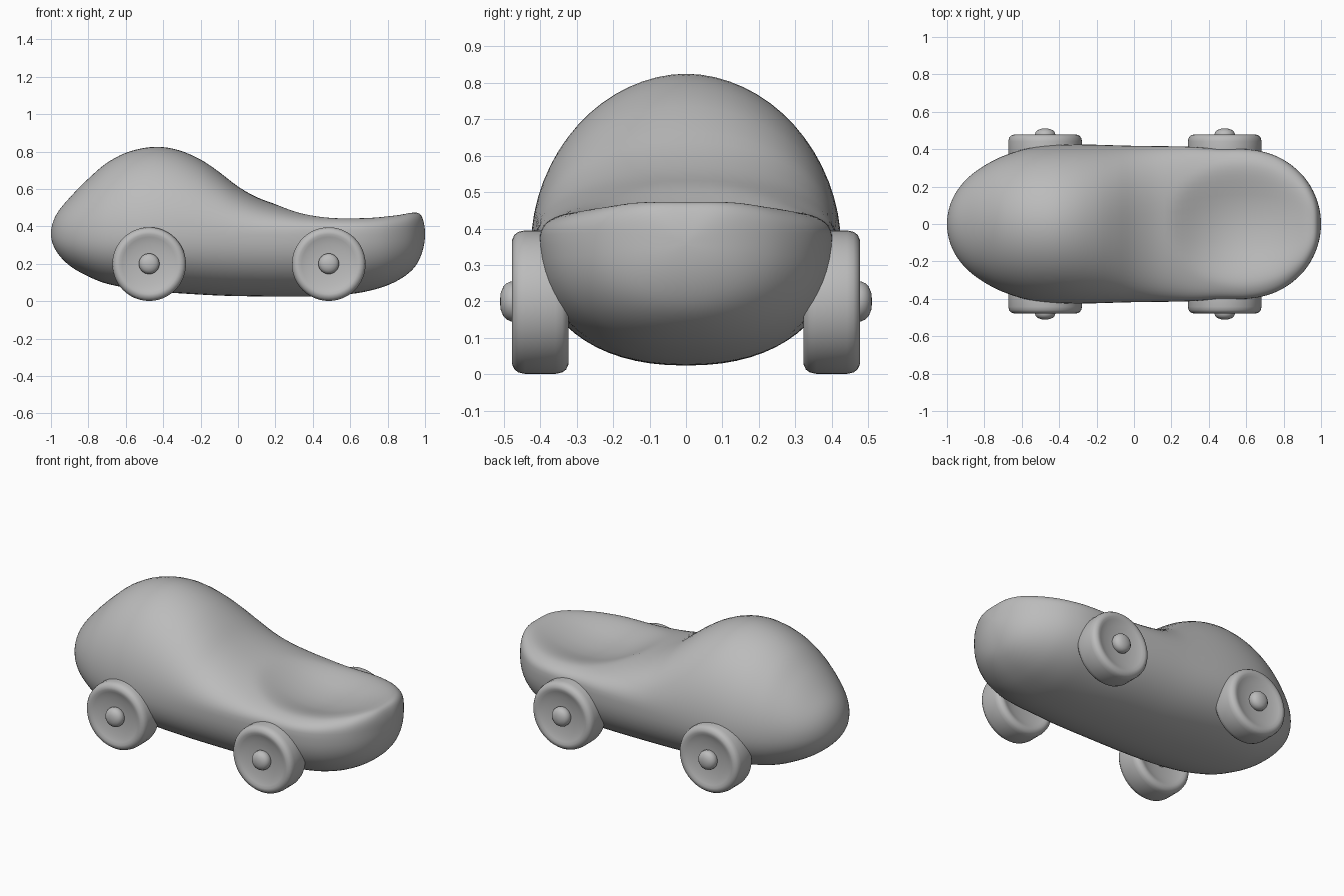
import bpy, bmesh, math

if "Cube" in bpy.data.objects:
    bpy.data.objects.remove(bpy.data.objects["Cube"])

paint = bpy.data.materials.new("plain grey")
paint.diffuse_color = (0.5, 0.5, 0.5, 1)
paint.use_nodes = True
paint.node_tree.nodes["Principled BSDF"].inputs["Base Color"].default_value = paint.diffuse_color


def finish(name, bm):
    bmesh.ops.remove_doubles(bm, verts=bm.verts, dist=1e-5)
    bmesh.ops.recalc_face_normals(bm, faces=bm.faces)
    me = bpy.data.meshes.new(name)
    bm.to_mesh(me)
    bm.free()
    me.materials.append(paint)
    for p in me.polygons:
        p.use_smooth = True
    ob = bpy.data.objects.new(name, me)
    bpy.context.collection.objects.link(ob)
    return ob


def curve(points):
    """Smooth function of the angle t, with x = -cos(t), through (x, value) points."""
    ts = [math.acos(max(-1, min(1, -x))) for x, _ in points]
    vs = [v for _, v in points]
    n = len(ts)
    m = []
    for i in range(n):
        a, b = max(i - 1, 0), min(i + 1, n - 1)
        m.append((vs[b] - vs[a]) / (ts[b] - ts[a]))

    def f(t):
        i = 0
        while i < n - 2 and t > ts[i + 1]:
            i += 1
        h = ts[i + 1] - ts[i]
        s = (t - ts[i]) / h
        return (vs[i] * (2*s**3 - 3*s*s + 1) + m[i] * h * (s**3 - 2*s*s + s)
                + vs[i + 1] * (3*s*s - 2*s**3) + m[i + 1] * h * (s**3 - s*s))
    return f


# Body outlines: roof line, belly line, half width, squareness of the top
top = curve([(-1, .36), (-.97, .465), (-.9, .553), (-.8, .655), (-.7, .74), (-.58, .80),
             (-.44, .825), (-.32, .808), (-.2, .757), (-.1, .69), (0, .613), (.1, .556),
             (.2, .52), (.35, .48), (.5, .463), (.7, .463), (.85, .473), (.94, .478),
             (.98, .457), (1, .36)])
belly = curve([(-1, .36), (-.97, .265), (-.9, .19), (-.8, .132), (-.7, .093), (-.5, .058),
               (-.2, .035), (0, .027), (.4, .025), (.6, .038), (.7, .055), (.8, .085),
               (.9, .14), (.96, .205), (1, .36)])
width = curve([(-1, 0), (-.97, .135), (-.9, .235), (-.8, .312), (-.7, .363), (-.55, .408),
               (-.35, .425), (0, .418), (.3, .413), (.45, .402), (.6, .4), (.7, .384),
               (.8, .343), (.9, .262), (.96, .172), (1, 0)])
square = curve([(-1, 2), (-.2, 2), (.2, 2.5), (.5, 3.4), (1, 3.4)])

# Body: rings lofted from tail to nose, with a dished bonnet
bm = bmesh.new()
RINGS, SIDES = 96, 64
rings = []
for i in range(RINGS + 1):
    t = math.pi * min(max(i / RINGS, 0.0005), 0.9995)
    x, w, hi, lo = -math.cos(t), width(t), top(t), belly(t)
    mid = .355
    ring = []
    for j in range(SIDES):
        a = 2 * math.pi * j / SIDES
        c, s = math.cos(a), math.sin(a)
        e = 2 / (square(t) if s > 0 else 2.25)
        y = math.copysign(abs(c) ** e, c) * w
        if s > 0:
            z = mid + (hi - mid) * s ** e
            rho = ((x - .58) / .4) ** 2 + (y / .34) ** 2
            z -= .07 * max(0, 1 - rho) ** 1.5 * s
        else:
            z = mid - (mid - lo) * (-s) ** e
        ring.append(bm.verts.new((x, y, z)))
    rings.append(ring)
for r0, r1 in zip(rings, rings[1:]):
    for j in range(SIDES):
        k = (j + 1) % SIDES
        bm.faces.new((r0[j], r0[k], r1[k], r1[j]))
bm.faces.new(rings[0])
bm.faces.new(rings[-1])
finish("body", bm)


def lathe(name, profile, x, z, side):
    """Spin (radius, y) points about a sideways axle."""
    bm = bmesh.new()
    vs = [bm.verts.new((x + r, side * y, z)) for r, y in profile]
    es = [bm.edges.new(p) for p in zip(vs, vs[1:])]
    bmesh.ops.spin(bm, geom=vs + es, cent=(x, 0, z), axis=(0, 1, 0),
                   angle=2 * math.pi, steps=48)
    return finish(name, bm)


# Wheels (dished on both faces) and rounded hub pegs
face = [(0, .456), (.06, .457), (.11, .463), (.145, .472), (.16, .478), (.172, .477),
        (.185, .471), (.193, .46), (.197, .442)]
wheel = face + [(r, .80 - y) for r, y in reversed(face)]
peg = [(0, .3), (.045, .3), (.048, .45), (.055, .465), (.055, .48), (.05, .492),
       (.04, .502), (.022, .509), (0, .511)]
for end, x in (("rear", -.475), ("front", .485)):
    for label, side in (("right", -1), ("left", 1)):
        lathe(f"{end}_{label}_wheel", wheel, x, .198, side)
        lathe(f"{end}_{label}_hub", peg, x, .2, side)
